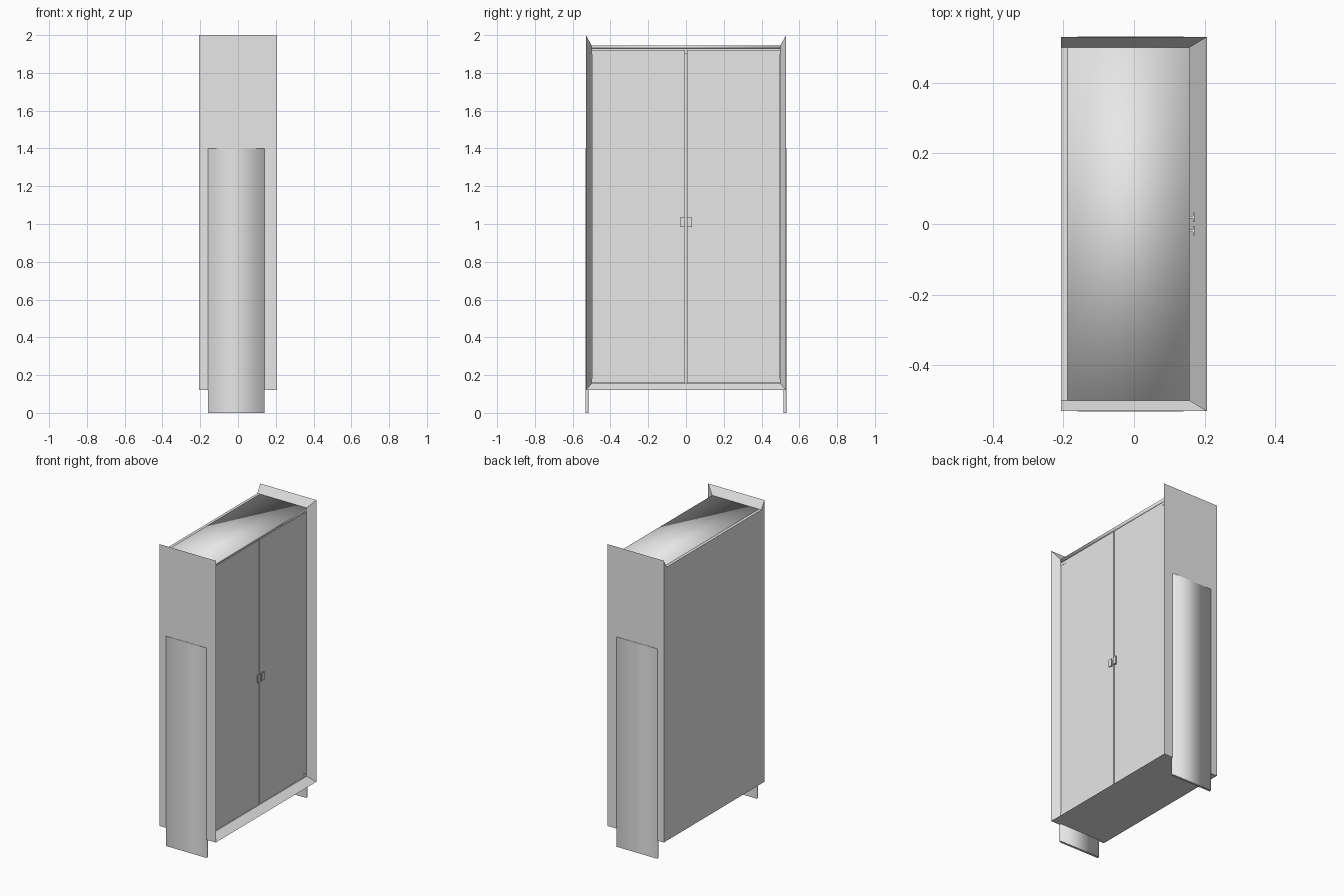
import bpy
import bmesh

cube = bpy.data.objects.get("Cube")
if cube:
    bpy.data.objects.remove(cube, do_unlink=True)

# One plain finish for the whole wardrobe
GREY = (0.8, 0.8, 0.8, 1.0)
finish = bpy.data.materials.new("plain_grey")
finish.use_nodes = True
finish.diffuse_color = GREY
finish.node_tree.nodes["Principled BSDF"].inputs["Base Color"].default_value = GREY


def loft(name, ring_a, ring_b):
    """Closed solid between two matching four-point rings."""
    bm = bmesh.new()
    a = [bm.verts.new(p) for p in ring_a]
    b = [bm.verts.new(p) for p in ring_b]
    bm.faces.new(a)
    bm.faces.new(b[::-1])
    for i in range(4):
        j = (i + 1) % 4
        bm.faces.new((a[j], a[i], b[i], b[j]))
    bmesh.ops.recalc_face_normals(bm, faces=bm.faces)
    mesh = bpy.data.meshes.new(name)
    bm.to_mesh(mesh)
    bm.free()
    mesh.materials.append(finish)
    obj = bpy.data.objects.new(name, mesh)
    bpy.context.collection.objects.link(obj)
    return obj


def rect(u, v):
    return [(u[0], v[0]), (u[1], v[0]), (u[1], v[1]), (u[0], v[1])]


def box(name, x, y, z):
    base = rect(x, y)
    return loft(name, [(p, q, z[0]) for p, q in base],
                [(p, q, z[1]) for p, q in base])


def soften(obj, keep_level_edges_sharp=False):
    """Smooth shading across the box, optionally sharp at top and bottom."""
    mesh = obj.data
    for poly in mesh.polygons:
        poly.use_smooth = True
    if keep_level_edges_sharp:
        sharp = mesh.attributes.new("sharp_edge", "BOOLEAN", "EDGE")
        for edge in mesh.edges:
            p, q = (mesh.vertices[i].co for i in edge.vertices)
            sharp.data[edge.index].value = abs(p.z - q.z) < 0.001


BACK, FRONT, LIP = -0.207, 0.157, 0.207
SIDE, INNER = 0.53, 0.5
LOW, FLOOR, ROOF, HIGH = 0.12, 0.155, 1.946, 2.0

# Bevelled bottom, back and roof
loft("bottom_panel",
     [(x, y, LOW) for x, y in rect((BACK, LIP), (-SIDE, SIDE))],
     [(x, y, FLOOR) for x, y in rect((BACK, FRONT), (-INNER, INNER))])
box("back_panel", (BACK, -0.188), (-INNER, INNER), (FLOOR, ROOF))
roof = box("top_panel", (-0.188, FRONT), (-INNER, INNER), (1.93, ROOF))
soften(roof)
box("top_rail", (0.13, 0.148), (-INNER, INNER), (1.9, 1.935))

for side, word in ((1, "left"), (-1, "right")):
    # Side panel, flaring outward to the front and top
    loft(f"side_panel_{word}",
         [(x, side * SIDE, z) for x, z in rect((BACK, LIP), (LOW, HIGH))],
         [(x, side * INNER, z) for x, z in rect((BACK, FRONT), (FLOOR, ROOF))])

    # Broad plank leg on the outside
    leg = box(f"leg_{word}", (-0.16, 0.14),
              sorted((side * 0.517, side * 0.532)), (0.0, 1.4))
    soften(leg, True)

    # Door with its pull handle
    box(f"door_{word}", (0.137, 0.156),
        sorted((side * 0.004, side * 0.498)), (0.159, 1.922))
    box(f"handle_stem_{word}", (0.155, 0.168),
        sorted((side * 0.016, side * 0.022)), (0.987, 1.033))
    box(f"handle_grip_{word}", (0.167, 0.172),
        sorted((side * 0.006, side * 0.033)), (0.985, 1.035))

    # Hinge plates in the outer door corners
    for z, place in ((0.16, "lower"), (1.9, "upper")):
        box(f"hinge_{place}_{word}", (0.15, 0.158),
            sorted((side * 0.455, side * 0.499)), (z, z + 0.02))
